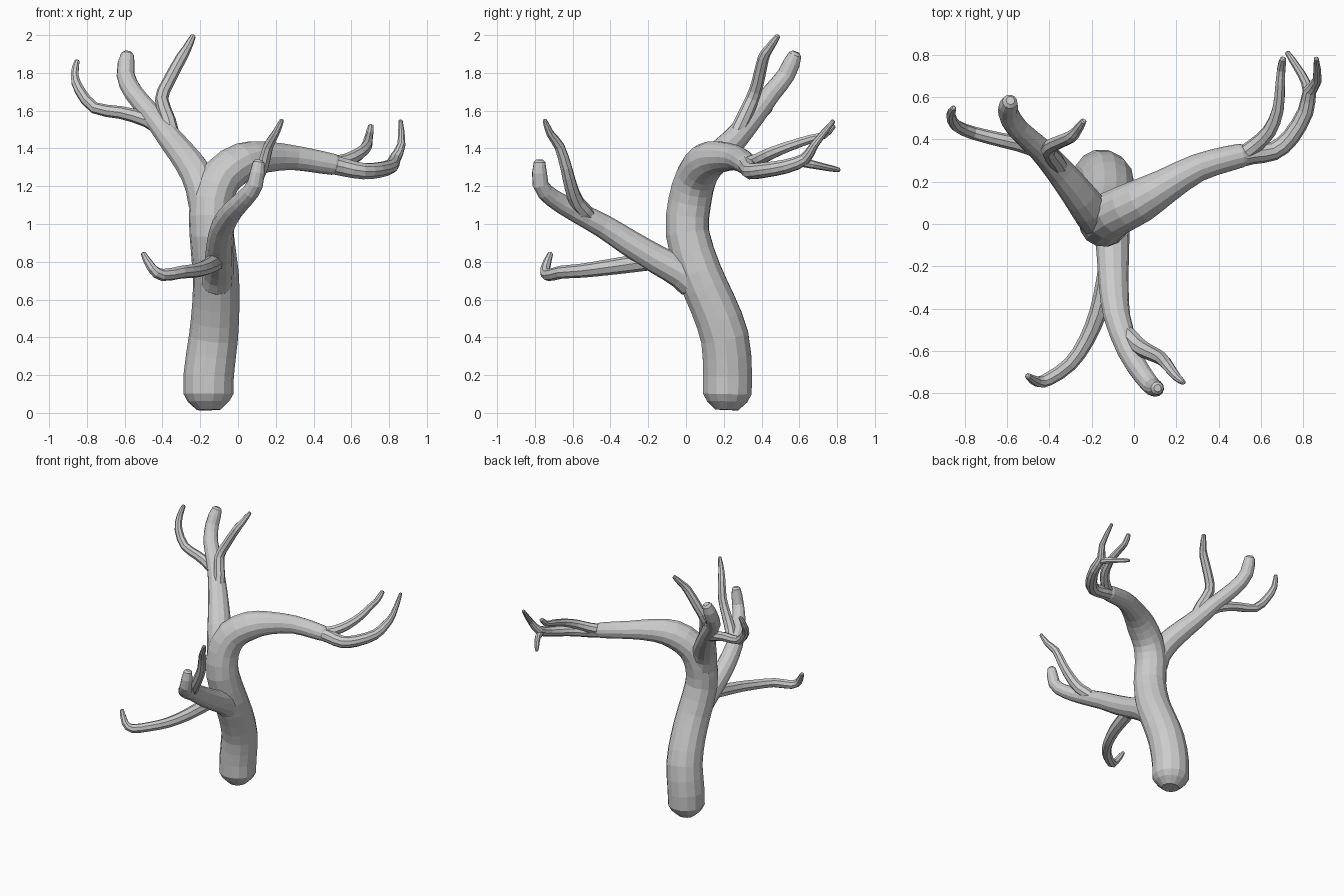
import bpy, bmesh, math
from mathutils import Vector


def spline(pts, steps):
    """Catmull-Rom resampling of 4D points (x, y, z, radius)."""
    p = [Vector(q) for q in pts]
    p = [p[0] * 2 - p[1]] + p + [p[-1] * 2 - p[-2]]
    out = []
    for i in range(1, len(p) - 2):
        a, b, c, d = p[i - 1:i + 3]
        for s in range(steps):
            t = s / steps
            out.append(0.5 * (2 * b + (c - a) * t + (2 * a - 5 * b + 4 * c - d) * t * t
                              + (3 * b - a - 3 * c + d) * t ** 3))
    return out + [p[-2]]


def tube(name, pts, radii, sides=10, steps=2):
    """Tapered tube with rounded ends; radii is interpolated along the path."""
    n = len(pts) - 1
    full = []
    for i, q in enumerate(pts):
        f = i / n * (len(radii) - 1)
        k = min(int(f), len(radii) - 2)
        full.append((*q, radii[k] + (radii[k + 1] - radii[k]) * (f - k)))
    path = spline(full, steps)
    pos = [q.to_3d() for q in path]
    rad = [q[3] for q in path]

    # rounded ends: replace each end with shrinking rings inside the given length
    def dome(pos, rad):
        d = (pos[1] - pos[0]).normalized()
        p, r = pos[0], rad[0]
        rings = [(p + d * r * (1 - math.cos(a)), r * math.sin(a)) for a in (0.5, 1.0)]
        keep = [i for i in range(1, len(pos)) if (pos[i] - p).dot(d) > r * 0.6]
        k = keep[0]
        return [q[0] for q in rings] + pos[k:], [q[1] for q in rings] + rad[k:]

    pos, rad = dome(pos, rad)
    pos, rad = dome(pos[::-1], rad[::-1])
    pos, rad = pos[::-1], rad[::-1]

    bm = bmesh.new()
    rings, side = [], None
    for i, (p, r) in enumerate(zip(pos, rad)):
        t = (pos[min(i + 1, len(pos) - 1)] - pos[max(i - 1, 0)]).normalized()
        if side is None:
            side = Vector((1, 0, 0)) if abs(t.x) < 0.8 else Vector((0, 1, 0))
        side = (side - t * side.dot(t)).normalized()
        up = t.cross(side)
        rings.append([bm.verts.new(p + r * (side * math.cos(a) + up * math.sin(a)))
                      for a in (2 * math.pi * j / sides for j in range(sides))])
    for a, b in zip(rings, rings[1:]):
        for j in range(sides):
            k = (j + 1) % sides
            bm.faces.new((a[j], a[k], b[k], b[j]))
    bm.faces.new(rings[0][::-1])
    bm.faces.new(rings[-1])
    me = bpy.data.meshes.new(name)
    bm.to_mesh(me)
    bm.free()
    ob = bpy.data.objects.new(name, me)
    bpy.context.collection.objects.link(ob)
    return ob


# Trunk flowing into the long right limb
tube("trunk_and_right_limb", [
    (-.155, .215, 0), (-.155, .22, .2), (-.13, .205, .4), (-.117, .14, .58),
    (-.118, .07, .74), (-.14, .008, .95), (-.14, .02, 1.12), (-.085, .055, 1.25),
    (.03, .11, 1.33), (.15, .18, 1.355), (.3, .265, 1.35), (.45, .31, 1.325),
    (.56, .335, 1.305)],
    [.13, .133, .13, .125, .122, .117, .115, .11, .103, .083, .066, .06, .052], 14)

# Right limb ends
tube("right_outer_branch", [
    (.48, .315, 1.32), (.56, .332, 1.30), (.66, .345, 1.28), (.74, .41, 1.285),
    (.81, .53, 1.305), (.83, .63, 1.345), (.865, .68, 1.42), (.86, .785, 1.55)],
    [.053, .05, .045, .042, .038, .032, .022, .014])
tube("right_inner_branch", [
    (.5, .32, 1.32), (.57, .37, 1.335), (.64, .44, 1.37), (.68, .54, 1.41),
    (.69, .66, 1.45), (.695, .73, 1.47), (.705, .785, 1.525)], [.04, .034, .024, .018], 8)
tube("right_back_twig", [
    (.825, .6, 1.33), (.81, .67, 1.315), (.77, .74, 1.30), (.72, .815, 1.285)],
    [.026, .02, .014], 8)

# Left limb and its branches
tube("left_limb", [
    (-.15, .01, 1.02), (-.19, .045, 1.2), (-.255, .13, 1.32), (-.35, .25, 1.44),
    (-.45, .36, 1.57), (-.55, .45, 1.69), (-.595, .53, 1.79), (-.583, .585, 1.915)],
    [.1, .09, .08, .068, .057, .052, .048, .042], 12)
tube("left_side_branch", [
    (-.37, .29, 1.48), (-.48, .36, 1.55), (-.62, .395, 1.59), (-.76, .43, 1.615),
    (-.84, .465, 1.71), (-.865, .515, 1.79), (-.85, .55, 1.87)],
    [.045, .034, .028, .016], 8)
tube("left_upper_branch", [
    (-.34, .24, 1.42), (-.37, .30, 1.55), (-.405, .35, 1.66), (-.37, .38, 1.75),
    (-.30, .41, 1.88), (-.27, .44, 1.93), (-.235, .49, 2.0)],
    [.045, .036, .03, .017], 8)

# Front limb and its twigs
tube("front_limb", [
    (-.12, .08, .66), (-.105, -.02, .74), (-.1, -.15, .81), (-.095, -.3, .9),
    (-.08, -.44, .99), (-.025, -.6, 1.075), (.04, -.71, 1.14), (.09, -.77, 1.21),
    (.112, -.775, 1.345)],
    [.1, .085, .076, .07, .063, .055, .048, .043, .036], 12)
tube("front_upper_twig", [
    (-.05, -.5, 1.03), (.02, -.575, 1.11), (.08, -.61, 1.2), (.13, -.635, 1.3),
    (.16, -.67, 1.41), (.2, -.72, 1.48), (.235, -.75, 1.555)],
    [.045, .036, .028, .014], 8)
tube("front_low_branch", [
    (-.11, -.15, .81), (-.135, -.28, .79), (-.17, -.42, .77), (-.225, -.55, .753),
    (-.3, -.66, .745), (-.4, -.73, .73), (-.455, -.745, .765), (-.505, -.715, .85)],
    [.05, .043, .035, .032, .017], 8)
